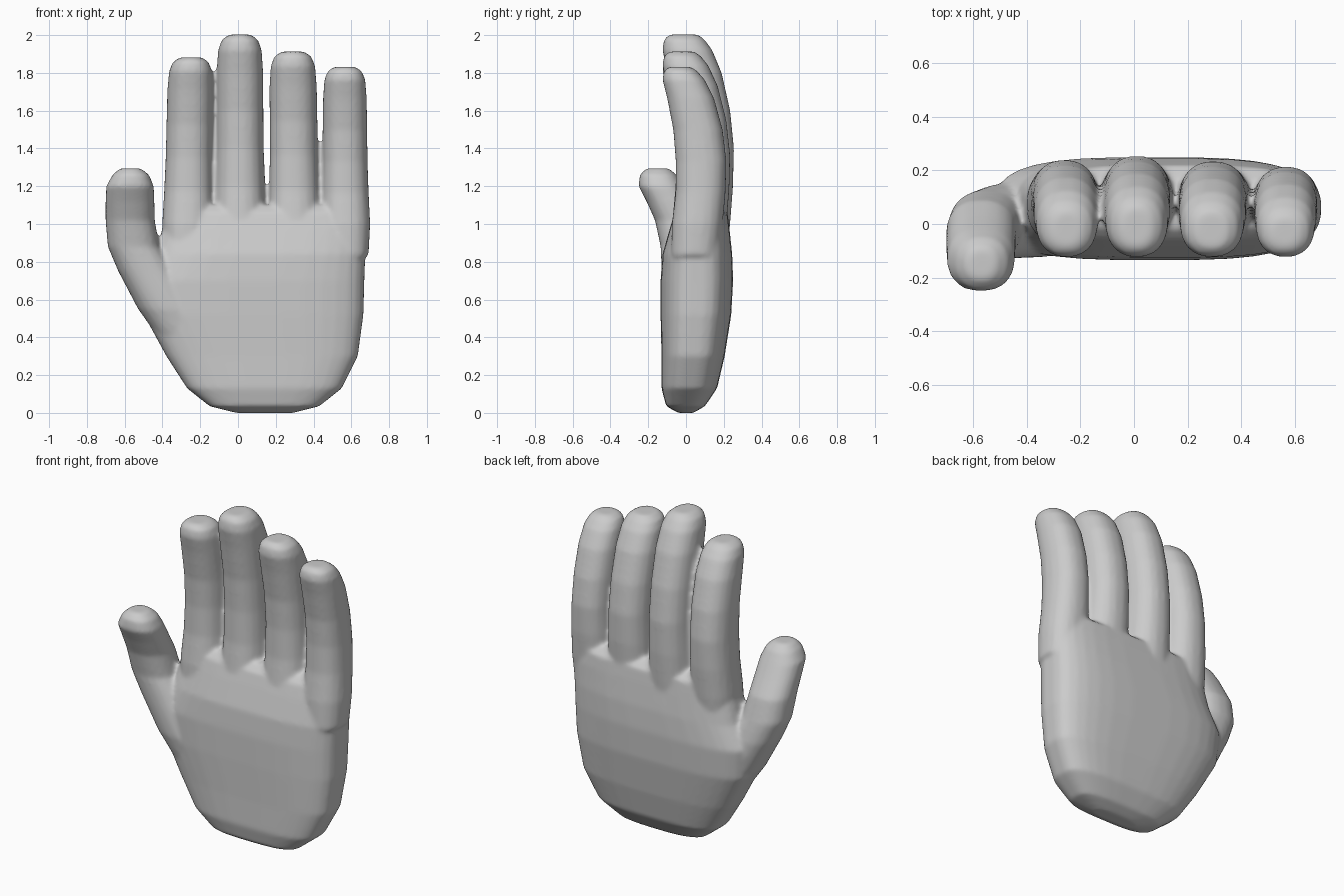
import bpy, bmesh
from math import cos, sin, pi

bm = bmesh.new()


def loft(sections, power, sides=20):
    """Closed loft through level superellipse rings (z, x0, x1, y0, y1)."""
    def spow(v):
        return (abs(v) ** (2 / power)) * (1 if v >= 0 else -1)
    rings = []
    for z, x0, x1, y0, y1 in sections:
        ring = []
        for i in range(sides):
            a = 2 * pi * (i + 0.5) / sides
            x = (x0 + x1) / 2 + (x1 - x0) / 2 * spow(cos(a))
            y = (y0 + y1) / 2 + (y1 - y0) / 2 * spow(sin(a))
            ring.append(bm.verts.new((x, y, z)))
        rings.append(ring)
    for lo, hi in zip(rings, rings[1:]):
        for i in range(sides):
            j = (i + 1) % sides
            bm.faces.new((lo[i], lo[j], hi[j], hi[i]))
    bm.faces.new(rings[0][::-1])
    bm.faces.new(rings[-1])


# palm
loft([(0.00, -0.01, 0.29, -0.04, 0.04),
      (0.035, -0.15, 0.43, -0.105, 0.10),
      (0.13, -0.27, 0.55, -0.13, 0.165),
      (0.30, -0.38, 0.635, -0.13, 0.205),
      (0.52, -0.50, 0.665, -0.135, 0.24),
      (0.70, -0.52, 0.67, -0.135, 0.25),
      (0.84, -0.44, 0.675, -0.125, 0.245),
      (0.98, -0.40, 0.68, -0.085, 0.23),
      (1.06, -0.38, 0.66, -0.06, 0.22),
      (1.10, -0.35, 0.63, -0.02, 0.17)], 3.2, 32)

# fingers: fraction of length, width factor, front y, back y offset
shape = [(-0.2, 1.0, -0.08, -0.04), (0, 1.08, -0.075, -0.02),
         (0.2, 1.02, -0.056, -0.005), (0.4, 0.98, -0.055, 0),
         (0.6, 0.97, -0.068, -0.02), (0.8, 0.96, -0.10, -0.065),
         (0.92, 0.9, -0.125, -0.115), (0.975, 0.75, -0.118, -0.155),
         (1.003, 0.45, -0.09, -0.19)]
# base centre x, tip centre x, half width, top z, back y
fingers = [(-0.265, -0.25, 0.127, 1.88, 0.24),
           (0.01, 0.01, 0.129, 2.00, 0.255),
           (0.30, 0.29, 0.131, 1.91, 0.235),
           (0.57, 0.565, 0.121, 1.83, 0.215)]
for base, tip, half, top, back in fingers:
    rings = []
    for f, w, front, off in shape:
        c = base + (tip - base) * f
        rings.append((1 + (top - 1) * f, c - half * w, c + half * w,
                      front, back + off))
    loft(rings, 2.3)

# thumb
loft([(0.34, -0.38, -0.10, -0.09, 0.13),
      (0.55, -0.53, -0.20, -0.125, 0.17),
      (0.75, -0.635, -0.33, -0.13, 0.15),
      (0.88, -0.69, -0.415, -0.135, 0.125),
      (1.02, -0.702, -0.44, -0.165, 0.09),
      (1.12, -0.702, -0.442, -0.21, 0.03),
      (1.20, -0.698, -0.445, -0.252, -0.015),
      (1.26, -0.665, -0.47, -0.245, -0.05),
      (1.295, -0.625, -0.515, -0.21, -0.09)], 2.3)

bmesh.ops.recalc_face_normals(bm, faces=bm.faces)
mesh = bpy.data.meshes.new("hand")
bm.to_mesh(mesh)
bm.free()
hand = bpy.data.objects.new("hand", mesh)
bpy.context.collection.objects.link(hand)

# fuse the parts into one skin and soften the joins
fuse = hand.modifiers.new("fuse", 'REMESH')
fuse.mode = 'VOXEL'
fuse.voxel_size = 0.012
fuse.use_smooth_shade = True
soften = hand.modifiers.new("soften", 'SMOOTH')
soften.factor = 0.5
soften.iterations = 8
